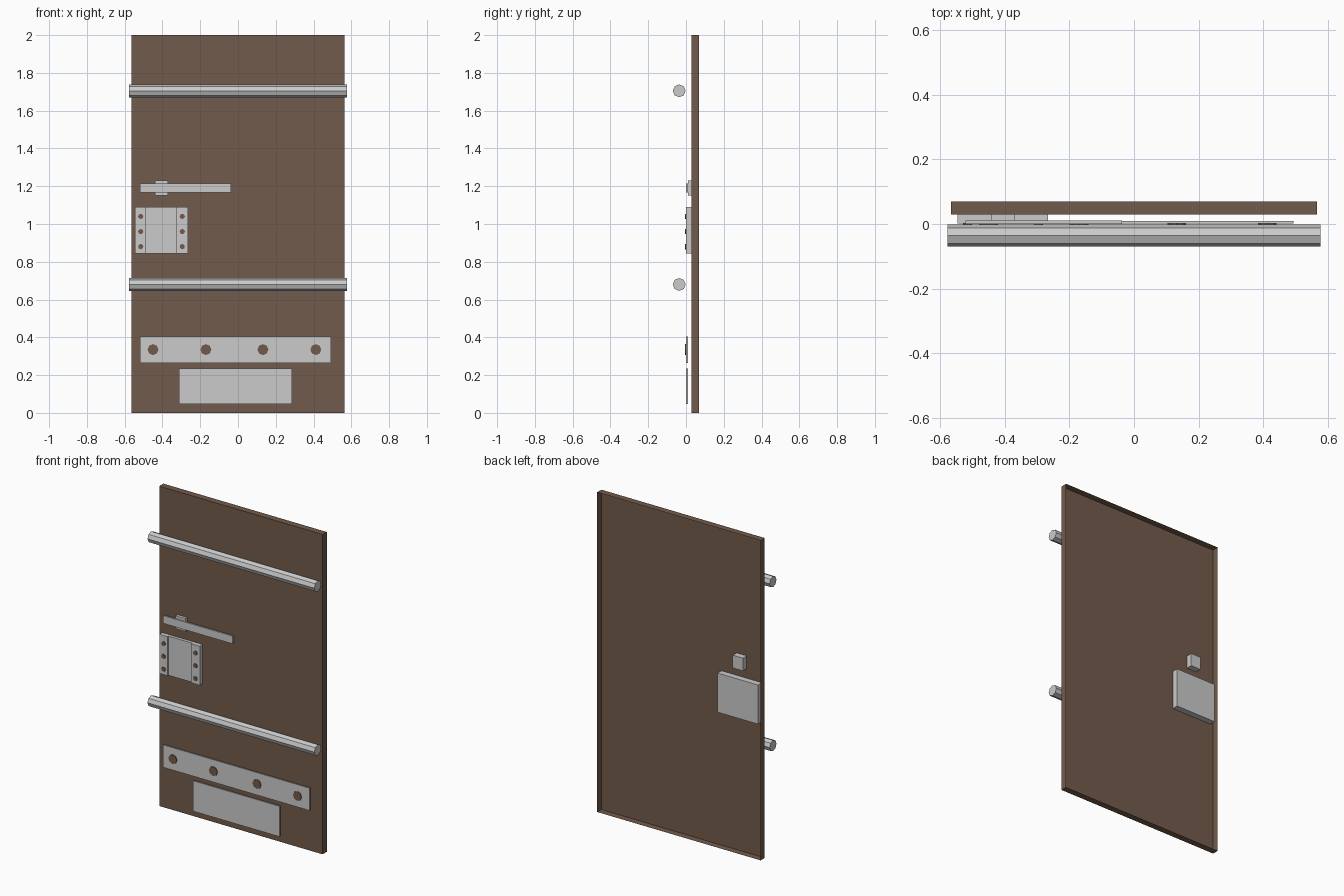
import bpy, bmesh, math
from mathutils import Matrix

if "Cube" in bpy.data.objects:
    bpy.data.objects.remove(bpy.data.objects["Cube"])

brown = bpy.data.materials.new("brown_wood")
brown.diffuse_color = (0.17, 0.105, 0.072, 1)
brown.use_nodes = True
brown.node_tree.nodes["Principled BSDF"].inputs["Base Color"].default_value = brown.diffuse_color


def finish(name, bm, mat=None):
    me = bpy.data.meshes.new(name)
    bm.to_mesh(me)
    bm.free()
    ob = bpy.data.objects.new(name, me)
    bpy.context.collection.objects.link(ob)
    if mat:
        me.materials.append(mat)
    return ob


def box(name, x, y, z, mat=None, open_back=False):
    bm = bmesh.new()
    bmesh.ops.create_cube(bm, size=1)
    for v in bm.verts:
        for i, (lo, hi) in enumerate((x, y, z)):
            v.co[i] = hi if v.co[i] > 0 else lo
    if open_back:
        bm.normal_update()
        back = [f for f in bm.faces if f.normal.y > 0.9]
        bmesh.ops.delete(bm, geom=back, context='FACES_ONLY')
    return finish(name, bm, mat)


def cylinder(name, centre, radius, depth, axis, mat=None, sides=8):
    bm = bmesh.new()
    rot = Matrix.Rotation(math.pi / 2, 4, axis)
    bmesh.ops.create_cone(bm, cap_ends=True, segments=sides, radius1=radius,
                          radius2=radius, depth=depth,
                          matrix=Matrix.Translation(centre) @ rot)
    return finish(name, bm, mat)


# Door leaf: a shell open at the back
box("door_panel", (-0.565, 0.565), (0.029, 0.07), (0, 2), brown, open_back=True)

# Two horizontal bars
for label, z in (("upper", 1.705), ("lower", 0.68)):
    cylinder(label + "_bar", (0, -0.036, z), 0.034, 1.154, 'Y')

# Latch and its mount, which passes through the panel
box("latch_bar", (-0.52, -0.037), (0.0, 0.011), (1.166, 1.214))
box("latch_mount", (-0.44, -0.37), (0.011, 0.067), (1.15, 1.23))

# Lock case with raised side flanges
box("lock_case", (-0.545, -0.265), (0.01, 0.067), (0.845, 1.09))
for label, x in (("left", (-0.545, -0.487)), ("right", (-0.325, -0.265))):
    box("lock_flange_" + label, x, (0.001, 0.01), (0.845, 1.09))

# Rivets on the lock flanges
for x in (-0.515, -0.295):
    for z in (0.88, 0.96, 1.04):
        cylinder("lock_rivet", (x, 0, z), 0.014, 0.008, 'X', brown)

# Riveted strap and kick plate
box("strap_plate", (-0.52, 0.493), (0.001, 0.01), (0.265, 0.405))
for x in (-0.45, -0.17, 0.132, 0.412):
    cylinder("strap_rivet", (x, 0, 0.335), 0.029, 0.008, 'X', brown)
box("kick_plate", (-0.312, 0.286), (0.001, 0.01), (0.046, 0.236))
